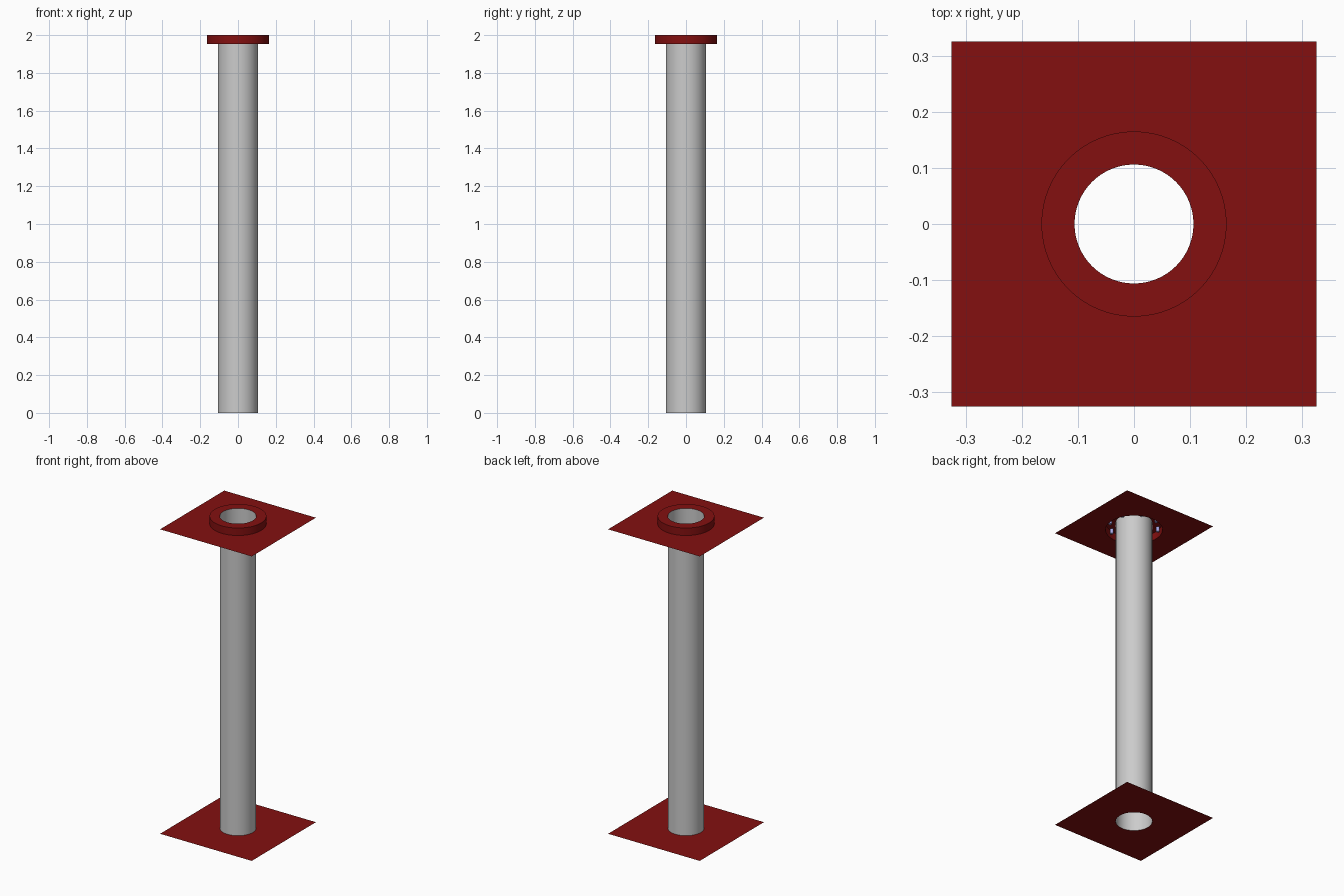
import bpy, bmesh, math

if "Cube" in bpy.data.objects:
    bpy.data.objects.remove(bpy.data.objects["Cube"])

SEG = 64
TOP, PLATE_Z = 2.0, 1.952
PIPE_R, RING_R, HALF = 0.106, 0.165, 0.325


def material(name, color):
    m = bpy.data.materials.new(name)
    m.diffuse_color = (*color, 1)
    m.use_nodes = True
    m.node_tree.nodes["Principled BSDF"].inputs["Base Color"].default_value = m.diffuse_color
    return m


red = material("red", (0.23, 0.005, 0.005))
blue = material("blue", (0.4, 0.4, 0.8))


def circle(r, z):
    return [(r * math.cos(2 * math.pi * i / SEG), r * math.sin(2 * math.pi * i / SEG), z)
            for i in range(SEG)]


def square(half, z):
    # circle points pushed out onto the square outline
    return [(x * half / max(abs(x), abs(y)), y * half / max(abs(x), abs(y)), z)
            for x, y, z in circle(1, z)]


def bridge(name, loops, mat=None, smooth=True):
    bm = bmesh.new()
    rows = [[bm.verts.new(p) for p in loop] for loop in loops]
    for a, b in zip(rows, rows[1:]):
        for i in range(SEG):
            j = (i + 1) % SEG
            bm.faces.new((a[i], a[j], b[j], b[i]))
    me = bpy.data.meshes.new(name)
    bm.to_mesh(me)
    bm.free()
    ob = bpy.data.objects.new(name, me)
    bpy.context.collection.objects.link(ob)
    if mat:
        me.materials.append(mat)
    if smooth:
        bpy.ops.object.select_all(action='DESELECT')
        ob.select_set(True)
        bpy.context.view_layer.objects.active = ob
        bpy.ops.object.shade_smooth_by_angle(angle=math.radians(30))
    return ob


# open thin-walled pipe
bridge("pipe", [circle(PIPE_R, 0), circle(PIPE_R, TOP)])

# collar at the top, hollow and open underneath
bridge("collar", [circle(RING_R, PLATE_Z), circle(RING_R, TOP), circle(PIPE_R, TOP)], red)

# paper-thin square plates with round holes
bridge("upper_plate", [square(HALF, PLATE_Z), circle(RING_R, PLATE_Z)], red, False)
bridge("lower_plate", [square(HALF, 0), circle(PIPE_R, 0)], red, False)

# small studs hidden inside the collar
for i in range(8):
    a = 2 * math.pi * (i + 0.5) / 8
    bpy.ops.mesh.primitive_cylinder_add(
        vertices=12, radius=0.01, depth=0.03,
        location=(0.145 * math.cos(a), 0.145 * math.sin(a), 1.98))
    stud = bpy.context.object
    stud.name = f"collar_stud_{i + 1}"
    stud.data.materials.append(blue)
